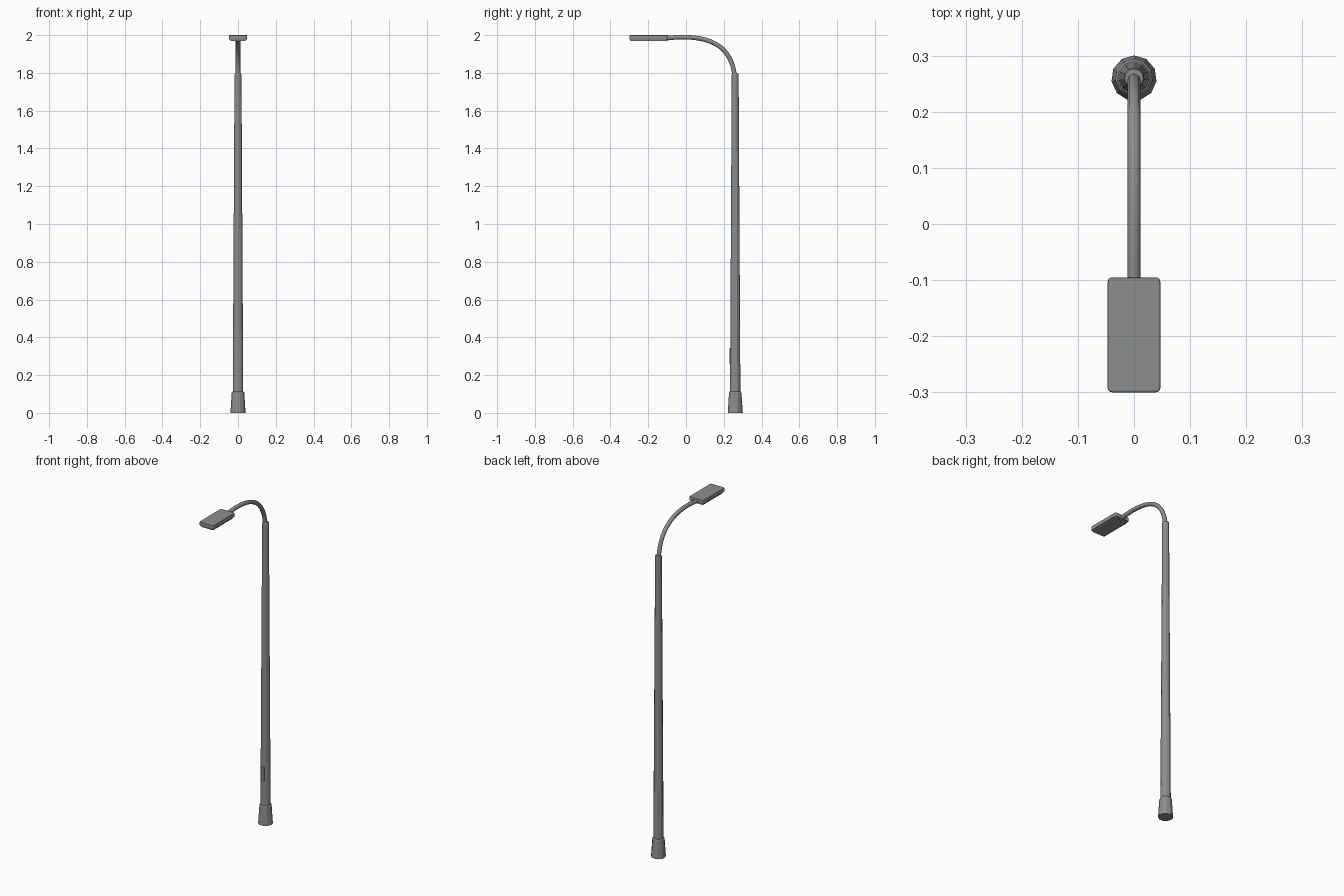
import bpy, bmesh
from math import pi, sin, cos
from mathutils import Matrix

if "Cube" in bpy.data.objects:
    bpy.data.objects.remove(bpy.data.objects["Cube"])

POLE_Y = 0.260
SIDES = 11

# Dark grey painted metal
metal = bpy.data.materials.new("dark_grey_metal")
metal.diffuse_color = (0.265, 0.275, 0.275, 1)
metal.use_nodes = True
metal.node_tree.nodes["Principled BSDF"].inputs["Base Color"].default_value = metal.diffuse_color


def add_object(name, bm):
    bmesh.ops.recalc_face_normals(bm, faces=bm.faces[:])
    mesh = bpy.data.meshes.new(name)
    bm.to_mesh(mesh)
    bm.free()
    mesh.materials.append(metal)
    ob = bpy.data.objects.new(name, mesh)
    bpy.context.collection.objects.link(ob)
    return ob


def lathe(name, profile):
    """Closed faceted column from (radius, z) pairs, flat side facing front."""
    bm = bmesh.new()
    rings = [[bm.verts.new((r * cos(pi / 2 + 2 * pi * i / SIDES),
                            POLE_Y + r * sin(pi / 2 + 2 * pi * i / SIDES), z))
              for i in range(SIDES)] for r, z in profile]
    for a, b in zip(rings, rings[1:]):
        for i in range(SIDES):
            j = (i + 1) % SIDES
            bm.faces.new((a[i], a[j], b[j], b[i]))
    bm.faces.new(rings[0])
    bm.faces.new(rings[-1])
    return add_object(name, bm)


def box(name, size, centre, corner=0.0, edge=0.0):
    """Box with optional rounded vertical corners and softened rims."""
    bm = bmesh.new()
    bmesh.ops.create_cube(bm, size=1, matrix=Matrix.Translation(centre) @ Matrix.Diagonal((*size, 1)))
    if corner:
        upright = [e for e in bm.edges
                   if abs(e.verts[0].co.z - e.verts[1].co.z) > size[2] / 2]
        bmesh.ops.bevel(bm, geom=upright, offset=corner, segments=3, profile=0.5, affect='EDGES')
    ob = add_object(name, bm)
    if edge:
        mod = ob.modifiers.new("soft_rim", 'BEVEL')
        mod.width, mod.segments = edge, 2
        mod.limit_method, mod.angle_limit = 'ANGLE', 1.0
    return ob


# Flared foot and tapered pole
lathe("base_sleeve", [(0.0405, 0.0), (0.0335, 0.108), (0.0295, 0.113), (0.020, 0.113)])
lathe("pole", [(0.0281, 0.10), (0.0186, 1.790), (0.0165, 1.797)])

# Service door on the front of the pole
box("service_door", (0.020, 0.012, 0.085), (0, POLE_Y - 0.0228, 0.302))

# Curved arm from the pole top to the lamp
curve = bpy.data.curves.new("arm", 'CURVE')
curve.dimensions = '3D'
curve.bevel_depth = 0.012
curve.bevel_resolution = 2
curve.resolution_u = 14
curve.use_fill_caps = True
curve.materials.append(metal)
spline = curve.splines.new('BEZIER')
spline.bezier_points.add(1)
path = [((0.262, 1.66), (0.258, 1.78), (0.243, 1.94)),
        ((0.13, 2.012), (-0.11, 1.983), (-0.14, 1.980))]
for p, (left, co, right) in zip(spline.bezier_points, path):
    p.handle_left_type = p.handle_right_type = 'FREE'
    p.handle_left, p.co, p.handle_right = [(0, *v) for v in (left, co, right)]
arm = bpy.data.objects.new("arm", curve)
bpy.context.collection.objects.link(arm)

# Flat lamp head with a slightly smaller lens beneath
box("lamp_head", (0.094, 0.205, 0.024), (0, -0.1975, 1.988), 0.008, 0.003)
box("lamp_lens", (0.080, 0.191, 0.012), (0, -0.1975, 1.9745), 0.006)
